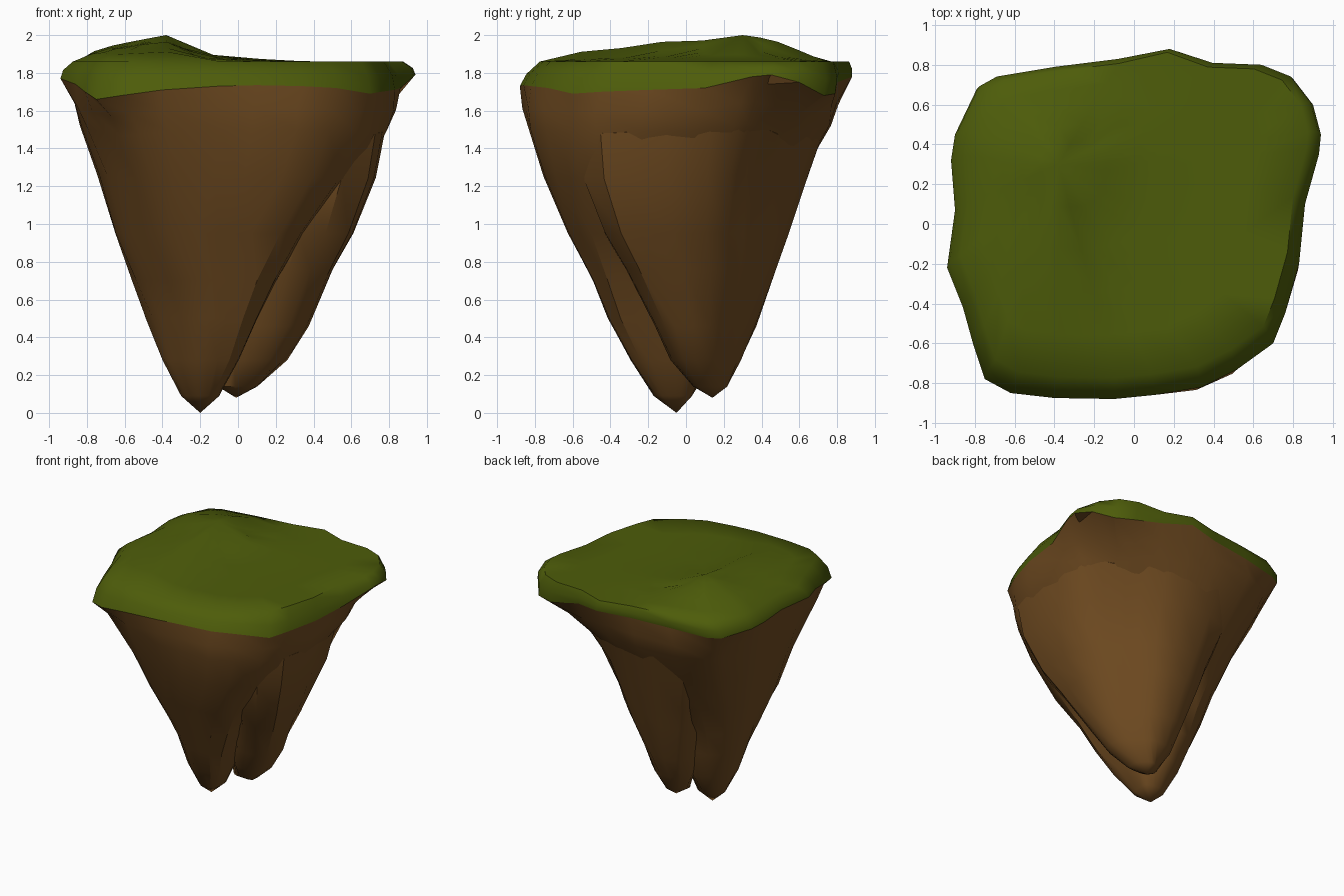
import bpy, bmesh, math, random
from mathutils import Vector

if "Cube" in bpy.data.objects:
    bpy.data.objects.remove(bpy.data.objects["Cube"])

random.seed(4)

# Island rim outline, counter-clockwise: x, y, z where grass meets rock
RIM = [Vector(p) for p in (
    (.94, .45, 1.79), (.93, .35, 1.78), (.86, .1, 1.72), (.83, -.2, 1.71), (.76, -.45, 1.70),
    (.70, -.6, 1.69), (.52, -.73, 1.72), (.34, -.82, 1.73), (.1, -.86, 1.735), (-.1, -.88, 1.73),
    (-.4, -.875, 1.71), (-.62, -.85, 1.68), (-.75, -.78, 1.66), (-.81, -.6, 1.70),
    (-.86, -.42, 1.74), (-.94, -.22, 1.77), (-.9, .07, 1.77), (-.92, .32, 1.77),
    (-.9, .45, 1.76), (-.79, .68, 1.74), (-.7, .73, 1.74), (-.4, .78, 1.76), (-.08, .82, 1.77),
    (.18, .88, 1.78), (.4, .8, 1.75), (.65, .79, 1.69), (.8, .73, 1.68), (.9, .6, 1.75))]
N = len(RIM)
D = math.sqrt(.5)
NORMALS = [Vector(n) for n in ((-1, 0), (1, 0), (0, -1), (0, 1), (-D, -D), (D, D), (-D, D), (D, -D))]


def material(name, rgb):
    m = bpy.data.materials.new(name)
    m.diffuse_color = (*rgb, 1)
    m.use_nodes = True
    m.node_tree.nodes["Principled BSDF"].inputs["Base Color"].default_value = m.diffuse_color
    return m


def loft(name, rings, mat, start=None, end=None):
    """Skin a stack of rings; each end is a point or a flat cap."""
    bm = bmesh.new()
    loops = [[bm.verts.new(p) for p in r] for r in rings]
    for a, b in zip(loops, loops[1:]):
        for i in range(N):
            j = (i + 1) % N
            bm.faces.new((a[i], a[j], b[j], b[i]))
    for loop, tip in ((loops[0], start), (loops[-1], end)):
        if tip is None:
            bm.faces.new(loop)
        else:
            v = bm.verts.new(tip)
            for i in range(N):
                bm.faces.new((loop[i], loop[(i + 1) % N], v))
    bmesh.ops.recalc_face_normals(bm, faces=bm.faces)
    me = bpy.data.meshes.new(name)
    bm.to_mesh(me)
    bm.free()
    ob = bpy.data.objects.new(name, me)
    bpy.context.collection.objects.link(ob)
    me.materials.append(mat)
    return ob


def section(z, *ext):
    """Rounded octagon from its extents along x, y and the two diagonals."""
    c = Vector(((ext[0] + ext[1]) / 2, (ext[2] + ext[3]) / 2))
    ring = []
    for p in RIM:
        d = Vector((p.x, p.y)).normalized()
        total = 0
        for k, n in enumerate(NORMALS):
            reach = abs(ext[k] - c.dot(n) * (1 if k % 2 else -1))
            total += max(0, n.dot(d) / reach) ** 12
        q = c + d * total ** (-1 / 12) * random.uniform(1.0, 1.025)
        ring.append(Vector((q.x, q.y, z + (p.z - 1.73) * max(0, z - 1))))
    return ring


def interp(t, pts):
    for (a, u), (b, v) in zip(pts, pts[1:]):
        if a <= t <= b:
            return u + (v - u) * (t - a) / (b - a)
    return pts[0][1] if t < pts[0][0] else pts[-1][1]


brown = material("earth brown", (.16, .07, .015))
green = material("grass green", (.075, .108, .003))

# Main rock: front-left slab widening up to the whole rim
main = [(.09, -.30, -.10, -.17, .03, -.27, -.07, -.2, .02),
        (.28, -.40, .0, -.29, .15, -.36, .0, -.30, .20),
        (.5, -.49, .10, -.41, .22, -.43, .03, -.39, .36),
        (.7, -.56, .20, -.49, .30, -.52, .05, -.47, .50),
        (.95, -.65, .34, -.62, .45, -.65, .22, -.56, .66),
        (1.25, -.735, .64, -.74, .60, -.77, .52, -.73, .79),
        (1.5, -.82, .79, -.83, .75, -.90, .78, -.90, .86),
        (1.61, -.86, .82, -.85, .79, -.97, .88, -.96, .88)]
rock = loft("rock", [section(*s) for s in main] + [RIM], brown, start=(-.2, -.05, 0))

# Second slab: back right, merging into the main rock
spur = [(.14, -.11, .10, .04, .22, -.01, .17, -.17, .06),
        (.28, -.18, .26, -.08, .29, -.03, .25, -.27, .18),
        (.46, -.22, .38, -.16, .37, -.06, .31, -.36, .32),
        (.76, -.30, .50, -.31, .48, -.10, .43, -.47, .56),
        (.95, -.36, .60, -.44, .55, -.1, .49, -.55, .69),
        (1.25, -.46, .72, -.56, .65, -.1, .61, -.68, .82),
        (1.5, -.50, .77, -.62, .73, -.1, .76, -.78, .85),
        (1.6, -.40, .70, -.50, .66, -.1, .70, -.70, .70)]
second = loft("rock_spur", [section(*s) for s in spur], brown, start=(-.01, .14, .08))

# Grass cap: bevelled edge, flat top and a low hill at the back left
PEAK = Vector((-.38, .3, 2.0))


def hill(x, y):
    fx = interp(x, [(-.92, 0), (-.8, .32), (-.65, .65), (-.5, .85), (-.38, 1), (-.2, .3), (0, .17), (.3, 0)])
    fy = interp(y, [(-.8, 0), (-.62, .35), (-.4, .45), (-.15, .75), (.1, .8), (.3, 1), (.45, .86), (.6, .43), (.74, 0)])
    return 1.86 + .14 * fx * fy


edge = [Vector((p.x * .93, p.y * .93 + .045, 1.86)) for p in RIM]
mid = [p.lerp(q, .5) + Vector((p.x * .02, p.y * .02, 0)) for p, q in zip(RIM, edge)]
mid = [Vector((max(-.94, min(.94, p.x)), max(-.88, min(.88, p.y)), p.z)) for p in mid]
rings = [RIM, mid, edge]
for t in (.2, .4, .6, .8):
    ring = [p.lerp(PEAK, t) for p in edge]
    rings.append([Vector((p.x, p.y, hill(p.x, p.y))) for p in ring])
grass = loft("grass_top", rings, green, end=PEAK)

for ob, angle in ((rock, 30), (second, 30), (grass, 50)):
    bpy.ops.object.select_all(action='DESELECT')
    ob.select_set(True)
    bpy.context.view_layer.objects.active = ob
    bpy.ops.object.shade_smooth_by_angle(angle=math.radians(angle))
